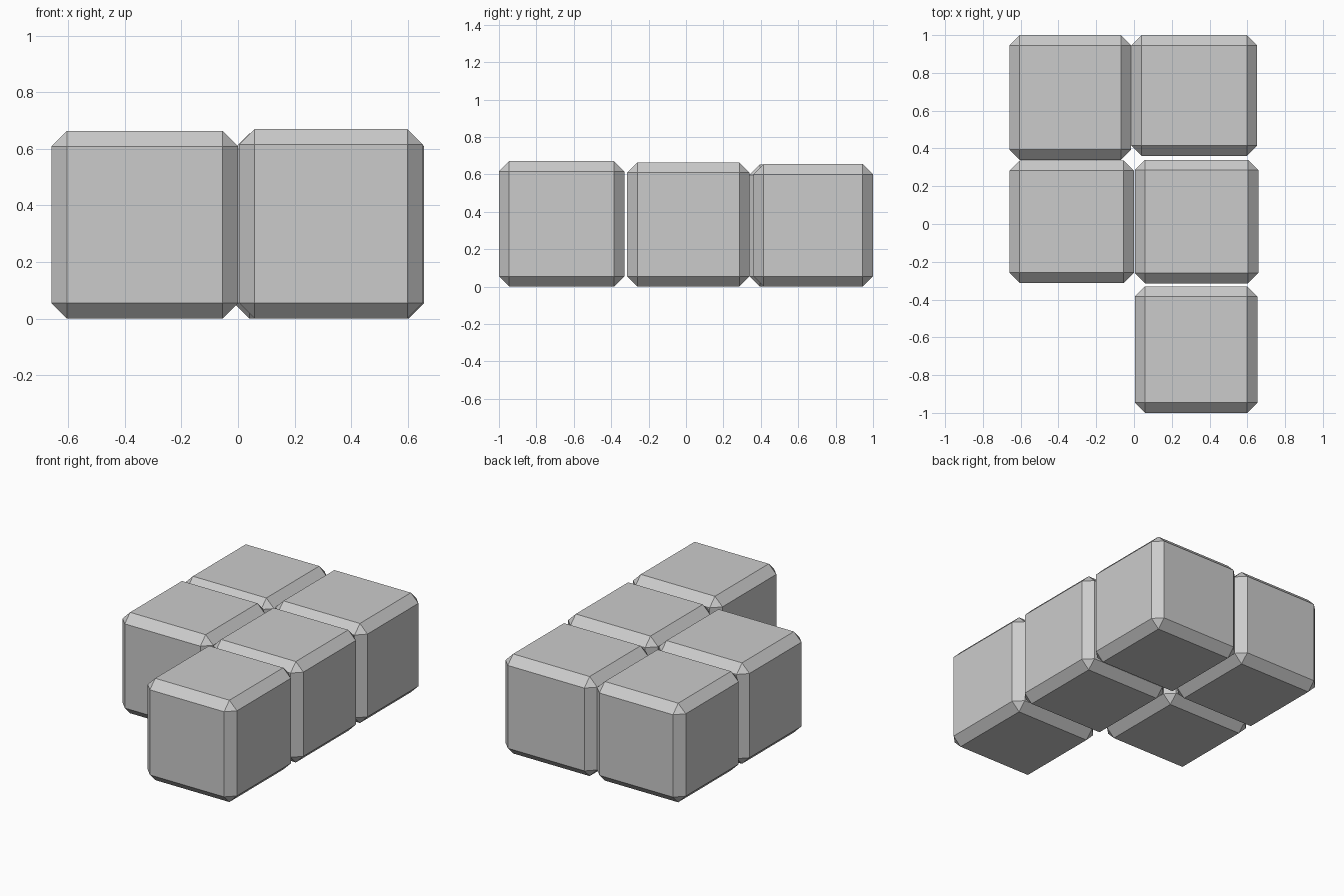
import bpy
import bmesh

if "Cube" in bpy.data.objects:
    bpy.data.objects.remove(bpy.data.objects["Cube"])

BEVEL = 0.055


def block(name, x0, x1, y0, y1, top):
    """Box between the given limits, standing on z = 0, with chamfered edges."""
    bm = bmesh.new()
    bmesh.ops.create_cube(bm, size=1.0)
    bmesh.ops.scale(bm, vec=(x1 - x0, y1 - y0, top), verts=bm.verts)
    bmesh.ops.translate(bm, vec=(0, 0, top / 2), verts=bm.verts)
    mesh = bpy.data.meshes.new(name)
    bm.to_mesh(mesh)
    bm.free()
    obj = bpy.data.objects.new(name, mesh)
    obj.location = ((x0 + x1) / 2, (y0 + y1) / 2, 0)
    bpy.context.collection.objects.link(obj)
    mod = obj.modifiers.new("chamfer", "BEVEL")
    mod.width = BEVEL
    mod.segments = 1
    mod.limit_method = 'NONE'
    return obj


# Slightly uneven blocks: two rows of two, plus one block at the front right
block("back_left_block", -0.66, -0.015, 0.34, 1.0, 0.652)
block("back_right_block", -0.015, 0.652, 0.36, 1.0, 0.655)
block("middle_left_block", -0.66, 0.0, -0.313, 0.337, 0.664)
block("middle_right_block", 0.004, 0.658, -0.315, 0.34, 0.664)
block("front_right_block", 0.004, 0.654, -1.0, -0.33, 0.67)
